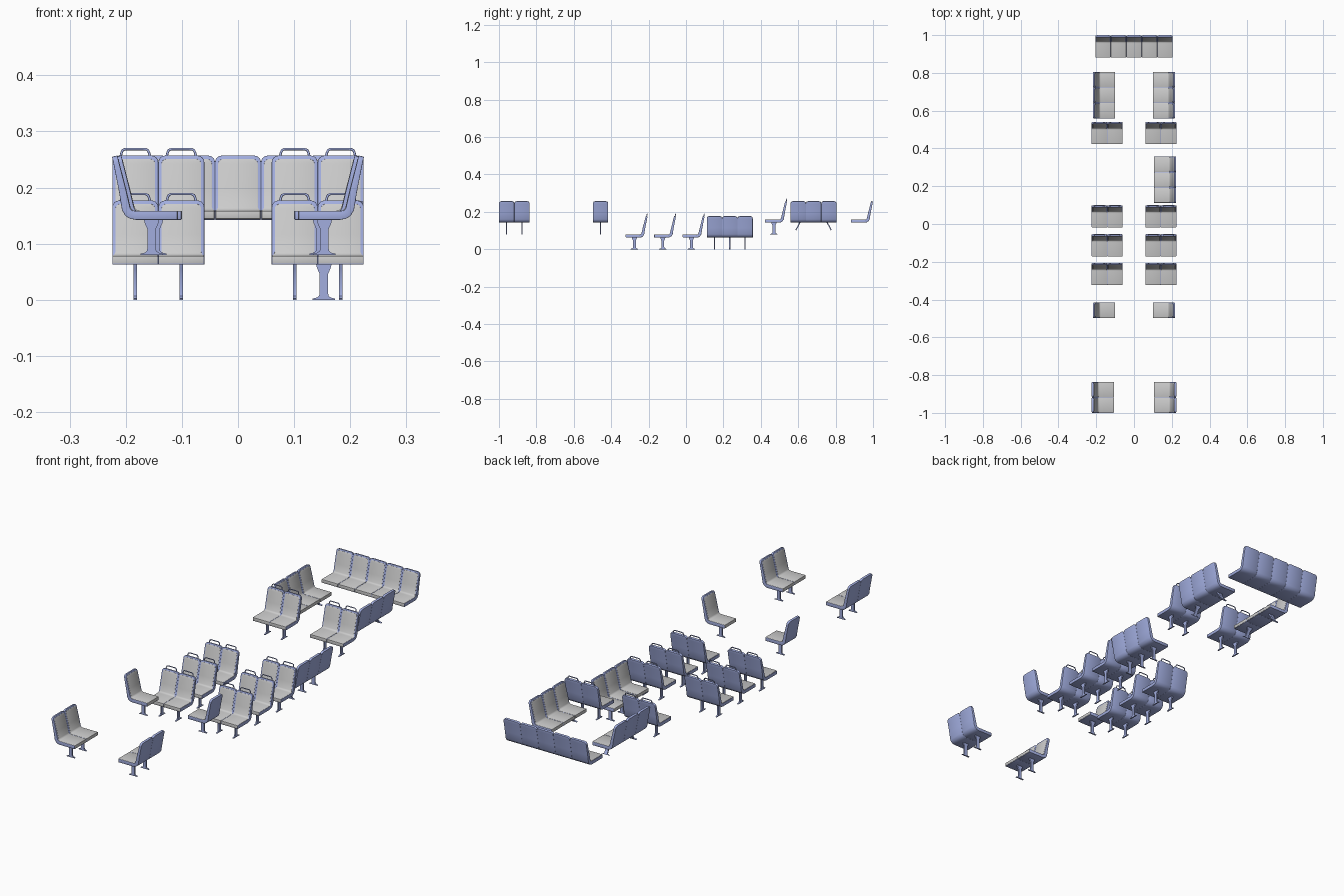
import bpy, bmesh, math
from mathutils import Matrix, Vector

if "Cube" in bpy.data.objects:
    bpy.data.objects.remove(bpy.data.objects["Cube"])

blue = bpy.data.materials.new("blue_plastic")
blue.diffuse_color = (0.36, 0.42, 0.74, 1)
blue.use_nodes = True
blue.node_tree.nodes["Principled BSDF"].inputs["Base Color"].default_value = blue.diffuse_color


def finish(bm, name, mat, bevel, angle=50):
    """Soften the rim edges and turn the bmesh into a shared mesh."""
    bmesh.ops.recalc_face_normals(bm, faces=bm.faces)
    edges = [e for e in bm.edges if e.calc_face_angle(0) > math.radians(angle)]
    if bevel:
        bmesh.ops.bevel(bm, geom=edges, offset=bevel, segments=2, profile=0.5,
                        affect='EDGES', clamp_overlap=True)
    me = bpy.data.meshes.new(name)
    bm.to_mesh(me)
    bm.free()
    if mat:
        me.materials.append(mat)
    me.shade_smooth()
    me.set_sharp_from_angle(angle=math.radians(35))
    return me


def loft(name, path, mat, bevel):
    """Loft a rectangular section along (depth, height, half width, thickness)."""
    bm = bmesh.new()
    rings = []
    for i, (d, z, w, t) in enumerate(path):
        a, b = path[max(i - 1, 0)], path[min(i + 1, len(path) - 1)]
        n = Vector((0, -(b[1] - a[1]), b[0] - a[0])).normalized() * t / 2
        c = Vector((0, d, z))
        x = Vector((w, 0, 0))
        rings.append([bm.verts.new(p) for p in (c - x - n, c + x - n, c + x + n, c - x + n)])
    for r, s in zip(rings, rings[1:]):
        for k in range(4):
            bm.faces.new((r[k], r[(k + 1) % 4], s[(k + 1) % 4], s[k]))
    bm.faces.new(rings[0])
    bm.faces.new(rings[-1])
    return finish(bm, name, mat, bevel)


def seat_path(shift, wp, wb, top, t0, t1, rad=0.012):
    """L-shaped seat line: flat pan, curved bend, leaning back, rounded top corners."""
    dy, dz = shift
    pts = [(0.002 + dy, 0.07 + dz, wp, t0), (0.076 + dy, 0.07 + dz, wp, t0),
           (0.084 + dy, 0.0715 + dz, wp, t0), (0.0895 + dy, 0.075 + dz, (wp + wb) / 2, t0),
           (0.0935 + dy, 0.082 + dz, wb, t0), (0.100 + dy, 0.115, wb, t0 * 0.85)]
    for k in range(5):
        a = math.pi / 2 * k / 4
        z = top - rad + rad * math.sin(a)
        pts.append((0.100 + dy + (z - 0.115) * 0.225, z, wb - rad * (1 - math.cos(a)), t1))
    return pts


def plate(name, pts, half):
    """Extrude a (depth, height) outline across x."""
    bm = bmesh.new()
    f = bm.faces.new([bm.verts.new((-half, d, z)) for d, z in pts])
    ext = bmesh.ops.extrude_face_region(bm, geom=[f])
    bmesh.ops.translate(bm, vec=(2 * half, 0, 0),
                        verts=[v for v in ext['geom'] if isinstance(v, bmesh.types.BMVert)])
    return finish(bm, name, blue, 0)


# Shared part meshes
shell = loft("seat_shell", seat_path((0, 0), 0.041, 0.041, 0.176, 0.015, 0.010), blue, 0.003)
pad = loft("seat_cushion", seat_path((-0.0012, 0.0012), 0.0397, 0.0355, 0.170, 0.014, 0.009, 0.009),
           None, 0.002)

half_leg = [(0.020, 0), (0.020, 0.002), (0.012, 0.004), (0.0085, 0.007),
            (0.0075, 0.012), (0.0075, 0.046), (0.012, 0.056), (0.014, 0.064)]
leg = plate("leg", [(0.048 + d, z) for d, z in half_leg]
            + [(0.048 - d, z) for d, z in reversed(half_leg)], 0.003)

# Grab handle: bent tube above the backrest
handle = bpy.data.curves.new("grab_handle", 'CURVE')
handle.dimensions = '3D'
handle.bevel_depth = 0.0022
handle.bevel_resolution = 2
side = [(0.027, 0.172), (0.0245, 0.182), (0.0225, 0.1865), (0.018, 0.1885)]
pts = side + [(-x, z) for x, z in reversed(side)]
sp = handle.splines.new('POLY')
sp.points.add(len(pts) - 1)
for p, (x, z) in zip(sp.points, pts):
    p.co = (x, 0.100 + (z - 0.115) * 0.225, z, 1)
sp.use_smooth = True
handle.materials.append(blue)


def put(name, data, m):
    o = bpy.data.objects.new(name, data)
    bpy.context.collection.objects.link(o)
    o.matrix_world = m


def bench(name, count, x, y, floor, turn=0, legs=True, handles=False):
    """A run of joined seats; (x, y) is the middle of the front edge."""
    base = Matrix.Translation((x, y, floor)) @ Matrix.Rotation(math.radians(turn), 4, 'Z')
    for i in range(count):
        m = base @ Matrix.Translation(((i - (count - 1) / 2) * 0.082, 0, 0))
        put(name + "_shell", shell, m)
        put(name + "_cushion", pad, m)
        if legs:
            put(name + "_leg", leg, m)
        if handles:
            put(name + "_handle", handle, m)
    return base


# Forward-facing pairs on both sides of the aisle
for y, floor in ((-0.324, 0), (-0.172, 0), (-0.019, 0), (0.422, 0.08)):
    for s in (-1, 1):
        bench("row_seat", 2, s * 0.142, y, floor, handles=True)

# Aisle-facing seats along the walls
for s in (-1, 1):
    turn = -90 * s
    bench("front_side_seat", 2, s * 0.106, -0.918, 0.08, turn)
    bench("single_side_seat", 1, s * 0.099, -0.457, 0.08, turn)
    base = bench("rear_side_seat", 3, s * 0.099, 0.682, 0.08, turn, legs=False)
    # short splayed struts over the wheel arch
    for k in (-1, 1):
        m = (base @ Matrix.Translation((k * 0.072, 0, 0.064)) @ Matrix.Rotation(-k * 0.5, 4, 'Y')
             @ Matrix.Diagonal((1, 1, 0.75, 1)) @ Matrix.Translation((0, 0, -0.064)))
        put("rear_side_strut", leg, m)
bench("middle_side_seat", 3, 0.105, 0.234, 0, -90)

# Rear bench across the full width
bench("rear_bench", 5, 0, 0.881, 0.08, legs=False)
